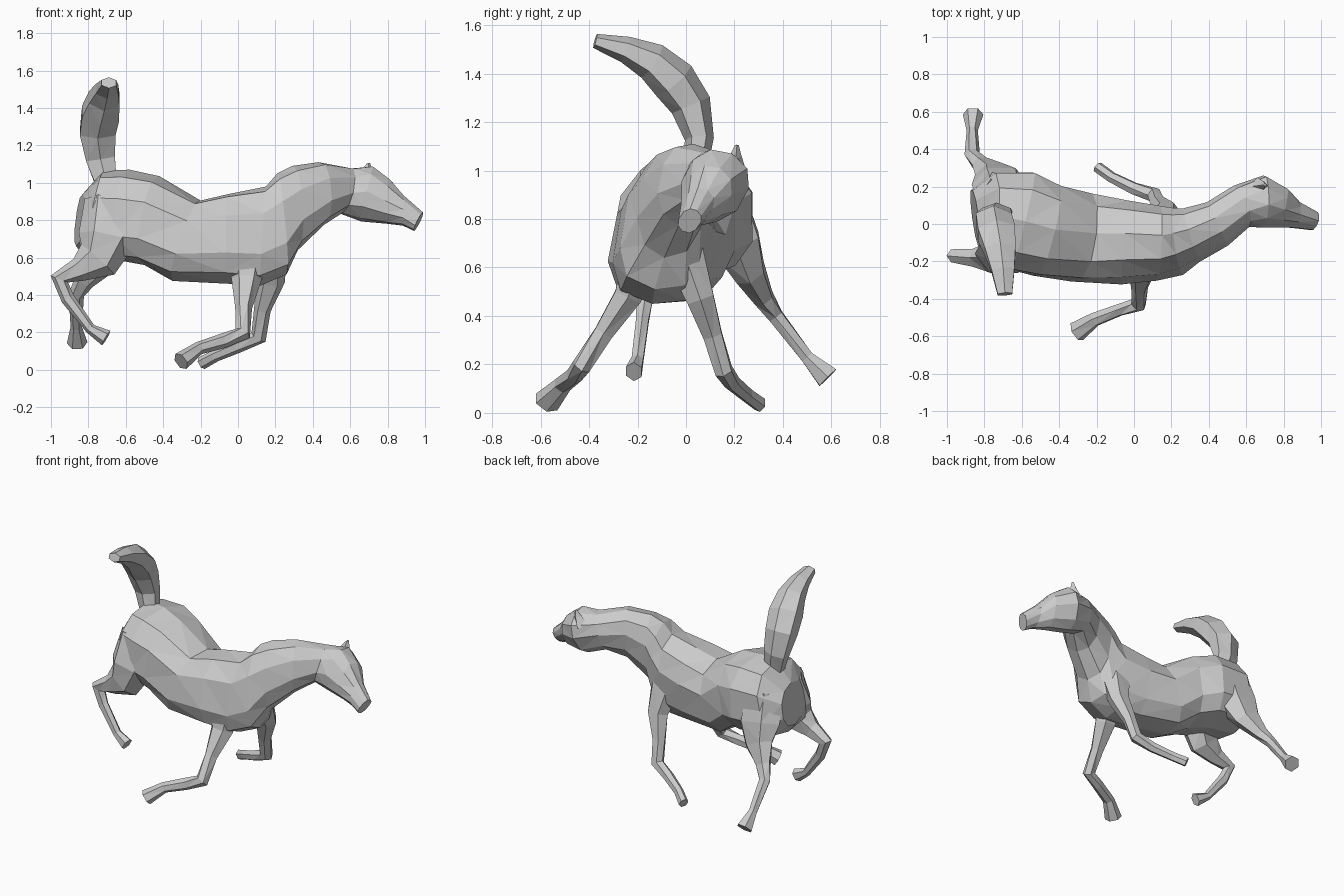
import bpy, bmesh
from math import sin, cos, pi, copysign
from mathutils import Vector


def mesh_from_rings(name, rings):
    """Skin a list of vertex rings, cap both ends, flat triangles."""
    bm = bmesh.new()
    vs = [[bm.verts.new(p) for p in r] for r in rings]
    n = len(vs[0])
    for a, b in zip(vs, vs[1:]):
        for i in range(n):
            bm.faces.new((a[i], a[(i + 1) % n], b[(i + 1) % n], b[i]))
    bm.faces.new(vs[0])
    bm.faces.new(vs[-1])
    bmesh.ops.triangulate(bm, faces=bm.faces[:])
    bmesh.ops.recalc_face_normals(bm, faces=bm.faces[:])
    me = bpy.data.meshes.new(name)
    bm.to_mesh(me)
    bm.free()
    ob = bpy.data.objects.new(name, me)
    bpy.context.collection.objects.link(ob)
    return ob


def tangent(pts, i):
    a, b = max(i - 1, 0), min(i + 1, len(pts) - 1)
    return (pts[b] - pts[a]).normalized()


def boxy(v, e):
    """Squared-off circle coordinate."""
    return copysign(abs(v) ** e, v)


def torso(name, sections, n=10):
    """Each section: top (x, y, z), bottom (x, y, z), half width."""
    tops = [Vector(s[0]) for s in sections]
    bots = [Vector(s[1]) for s in sections]
    mids = [(t + b) / 2 for t, b in zip(tops, bots)]
    rings = []
    for i, s in enumerate(sections):
        up = (tops[i] - bots[i]) / 2
        side = up.cross(tangent(mids, i)).normalized() * s[2] * 1.04
        ring = []
        for k in range(n):
            c, d = cos(2 * pi * k / n), sin(2 * pi * k / n)
            e = .65 if c < 0 and s[2] > .15 else .88   # flat underside on the trunk
            ring.append(mids[i] + up * boxy(c, e) + side * boxy(d, e))
        rings.append(ring)
    return mesh_from_rings(name, rings)


def limb(name, path, ref, n=6):
    """Each path point: x, y, z, depth radius, side radius (along ref)."""
    pts = [Vector(p[:3]) for p in path]
    rings = []
    for i, p in enumerate(path):
        t = tangent(pts, i)
        side = (ref - t * t.dot(ref)).normalized()
        front = side.cross(t)
        rings.append([pts[i] + front * p[3] * cos(2 * pi * k / n) + side * p[4] * sin(2 * pi * k / n)
                      for k in range(n)])
    return mesh_from_rings(name, rings)


X, Y = Vector((1, 0, 0)), Vector((0, 1, 0))

# trunk, neck and head in one skin
torso("body", [
    ((-.83, .03, .94), (-.865, .03, .66), .15),
    ((-.72, .04, 1.065), (-.82, .04, .60), .235),
    ((-.58, .015, 1.07), (-.61, .015, .58), .265),
    ((-.42, -.03, 1.035), (-.50, -.04, .56), .245),
    ((-.20, -.05, .905), (-.35, -.09, .475), .23),
    ((-.05, -.05, .94), (-.05, -.14, .46), .21),
    ((.15, -.06, .98), (.12, -.14, .45), .185),
    ((.21, -.05, 1.05), (.26, -.13, .51), .165),
    ((.29, -.03, 1.09), (.32, -.09, .64), .14),
    ((.43, .03, 1.11), (.46, -.03, .775), .12),
    ((.59, .14, 1.075), (.56, .05, .84), .11),
    ((.72, .19, 1.07), (.66, .05, .81), .13),
    ((.82, .14, 1.01), (.79, .03, .79), .095),
    ((.89, .09, .92), (.88, .00, .78), .06),
    ((.99, .045, .835), (.94, -.015, .75), .042),
])

# small pricked ear
limb("ear", [(.66, .20, 1.0, .05, .05), (.69, .205, 1.06, .03, .025),
             (.70, .21, 1.105, .008, .008)], Y, 4)

# hind legs
limb("hind_leg_right", [
    (-.68, -.10, .90, .14, .12), (-.70, -.16, .70, .155, .12),
    (-.75, -.18, .59, .12, .085), (-.85, -.18, .535, .065, .055),
    (-.955, -.17, .485, .05, .04), (-.91, -.18, .38, .037, .03),
    (-.79, -.20, .22, .028, .028), (-.705, -.215, .17, .045, .037)], Y)
limb("hind_leg_left", [
    (-.70, .14, .88, .14, .12), (-.715, .21, .70, .155, .11),
    (-.75, .265, .58, .11, .07), (-.82, .32, .475, .055, .045),
    (-.865, .37, .40, .042, .035), (-.865, .50, .23, .03, .03),
    (-.86, .585, .145, .055, .055)], Y)

# front legs
limb("front_leg_right", [
    (.05, -.17, .68, .13, .10), (.045, -.24, .48, .08, .065),
    (.03, -.34, .33, .045, .045), (.025, -.43, .195, .045, .04),
    (-.08, -.46, .155, .04, .035), (-.21, -.51, .115, .035, .04),
    (-.305, -.575, .045, .05, .058)], Y)
limb("front_leg_left", [
    (.15, -.02, .68, .12, .10), (.175, .06, .47, .075, .065),
    (.13, .11, .32, .045, .045), (.11, .155, .175, .045, .04),
    (.00, .19, .125, .035, .035), (-.12, .25, .075, .032, .03),
    (-.195, .305, .035, .035, .03)], Y)

# raised tail
limb("tail", [
    (-.71, .04, 1.02, .05, .07), (-.735, .055, 1.13, .06, .09),
    (-.75, .02, 1.27, .085, .11), (-.735, -.05, 1.37, .095, .115),
    (-.715, -.14, 1.45, .08, .095), (-.70, -.25, 1.50, .055, .07),
    (-.69, -.375, 1.535, .03, .045)], X)
